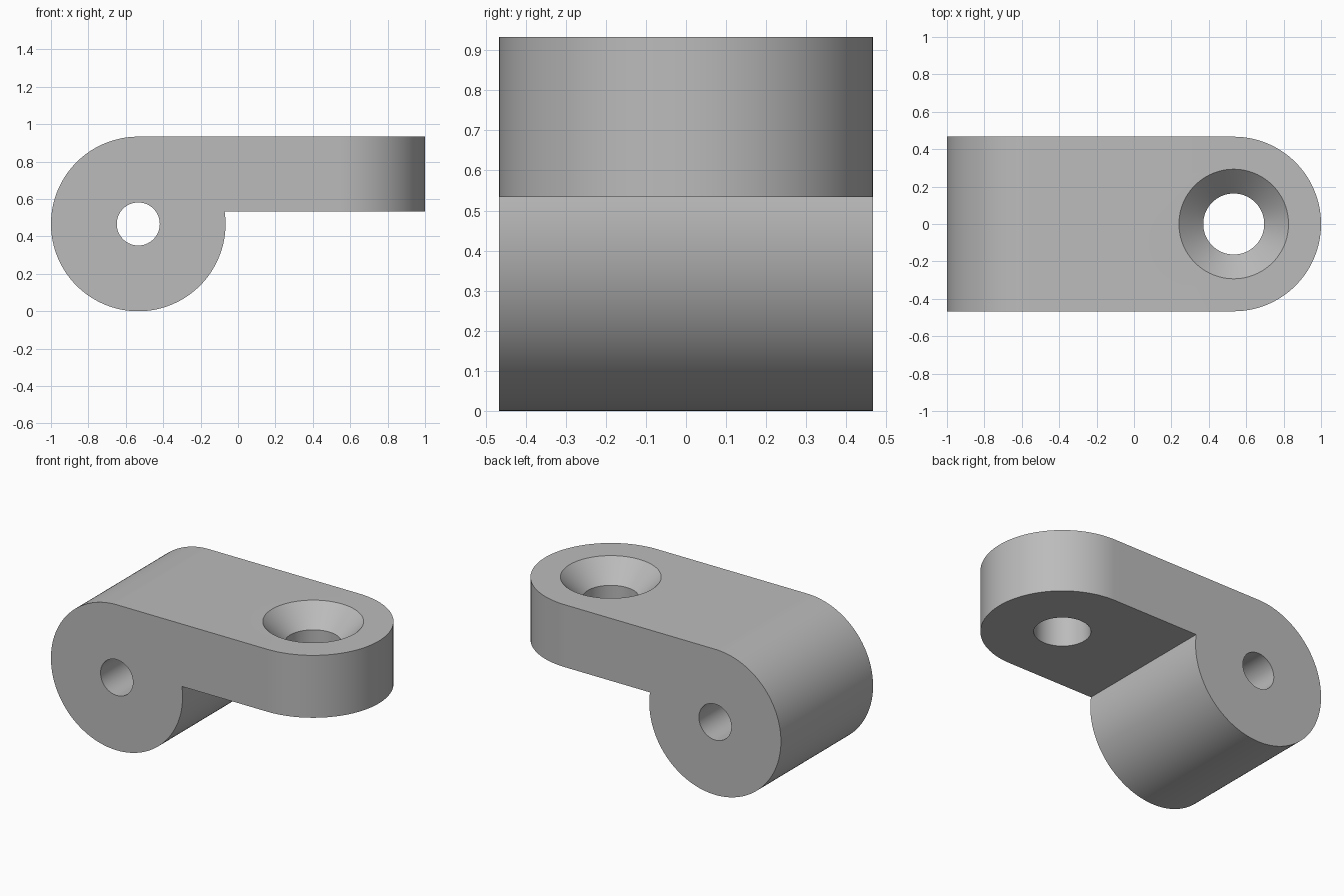
import bpy
import bmesh
from math import pi, sin, cos, asin
from mathutils import Vector

R = 0.4667            # barrel and nose radius
PIVOT = (-0.5333, R)  # barrel axis in x, z
NOSE_X = 0.5333       # screw axis in x
TOP, UNDER = 2 * R, 0.5333

cube = bpy.data.objects.get("Cube")
if cube:
    bpy.data.objects.remove(cube, do_unlink=True)

grey = bpy.data.materials.new("plain grey")
grey.use_nodes = True
colour = (0.5, 0.5, 0.5, 1)
grey.diffuse_color = colour
grey.node_tree.nodes["Principled BSDF"].inputs["Base Color"].default_value = colour


def arc(cx, cy, r, start, end, steps):
    angles = [start + (end - start) * i / steps for i in range(steps + 1)]
    return [(cx + r * cos(a), cy + r * sin(a)) for a in angles]


def finish(name, bm):
    bmesh.ops.recalc_face_normals(bm, faces=bm.faces)
    mesh = bpy.data.meshes.new(name)
    bm.to_mesh(mesh)
    bm.free()
    mesh.materials.append(grey)
    obj = bpy.data.objects.new(name, mesh)
    bpy.context.collection.objects.link(obj)
    return obj


def prism(name, points, place, low, high):
    """Extrude a closed outline; place maps (u, v, depth) to x, y, z."""
    bm = bmesh.new()
    face = bm.faces.new([bm.verts.new(place(u, v, low)) for u, v in points])
    new = bmesh.ops.extrude_face_region(bm, geom=[face])["geom"]
    shift = Vector(place(0, 0, high)) - Vector(place(0, 0, low))
    bmesh.ops.translate(bm, vec=shift, verts=[g for g in new if isinstance(g, bmesh.types.BMVert)])
    return finish(name, bm)


def lathe(name, profile, x, steps=96):
    """Closed solid from (radius, z) rings around a vertical axis."""
    bm = bmesh.new()
    rings = [[bm.verts.new((px, py, z)) for px, py in arc(x, 0, r, 0, 2 * pi, steps)[:-1]]
             for r, z in profile]
    for a, b in zip(rings, rings[1:]):
        for i in range(steps):
            j = (i + 1) % steps
            bm.faces.new((a[i], a[j], b[j], b[i]))
    bm.faces.new(rings[0])
    bm.faces.new(rings[-1])
    return finish(name, bm)


def side(u, v, d):
    return (u, d, v)


def plan(u, v, d):
    return (u, v, d)


# Barrel and arm, as one side profile
lip = 2 * pi + asin((UNDER - R) / R)
outline = arc(*PIVOT, R, pi / 2, lip, 128) + [(1.2, UNDER), (1.2, TOP)]
bracket = prism("hinge_bracket", outline, side, -0.6, 0.6)

# Rounded nose and flat flanks, trimmed from above
footprint = arc(NOSE_X, 0, R, -pi / 2, pi / 2, 72) + [(-1.2, R), (-1.2, -R)]
trim = prism("footprint_trim", footprint, plan, -0.2, 1.2)

# Pivot bore and countersunk screw hole
bore = prism("pivot_bore", arc(*PIVOT, 0.115, 0, 2 * pi, 96)[:-1], side, -0.8, 0.8)
screw = lathe("screw_hole", [(0.163, 0.3), (0.163, TOP - 0.13), (0.293, TOP), (0.393, TOP + 0.1)], NOSE_X)

bpy.context.view_layer.objects.active = bracket
for cutter, operation in ((trim, 'INTERSECT'), (bore, 'DIFFERENCE'), (screw, 'DIFFERENCE')):
    cutter.hide_render = True
    mod = bracket.modifiers.new(cutter.name, 'BOOLEAN')
    mod.operation = operation
    mod.solver = 'EXACT'
    mod.object = cutter
    bpy.ops.object.modifier_apply(modifier=mod.name)
    bpy.data.objects.remove(cutter, do_unlink=True)

# Smooth curved walls, sharp rims
bpy.ops.object.select_all(action='DESELECT')
bracket.select_set(True)
bpy.ops.object.shade_smooth_by_angle(angle=pi / 6)
